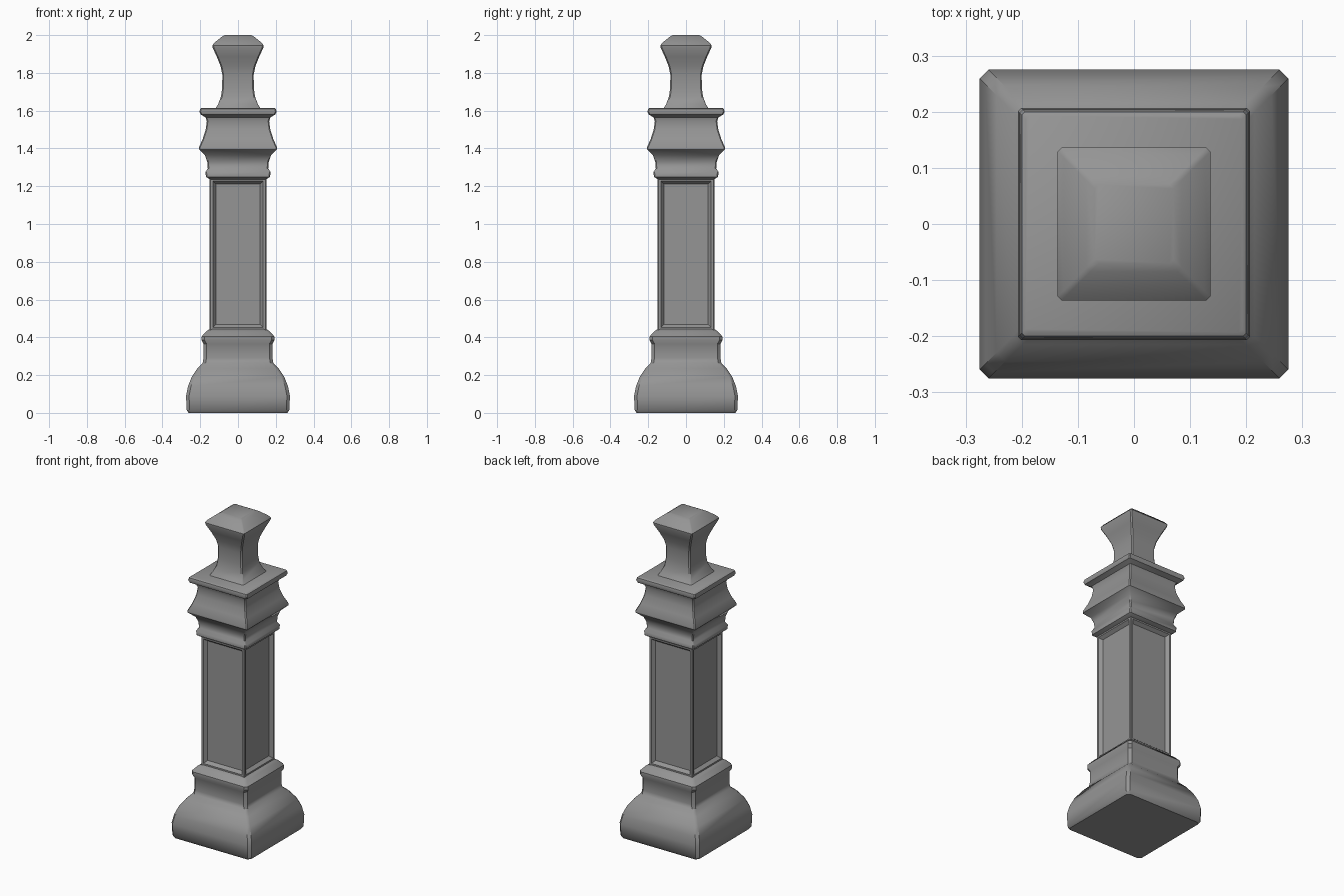
import bpy, bmesh, math

if "Cube" in bpy.data.objects:
    bpy.data.objects.remove(bpy.data.objects["Cube"], do_unlink=True)

stone = bpy.data.materials.new("grey_stone")
stone.use_nodes = True
GREY = (0.3, 0.3, 0.3, 1)
stone.diffuse_color = GREY
stone.node_tree.nodes["Principled BSDF"].inputs["Base Color"].default_value = GREY


def square_loft(name, profile, chamfer, panels=False):
    """Stack chamfered square rings given as (half width, height)."""
    bm = bmesh.new()
    rings = []
    for r, z in profile:
        c = r - chamfer
        pts = []
        for i in range(4):
            a, b = math.cos(i * math.pi / 2), math.sin(i * math.pi / 2)
            for x, y in ((r, -c), (r, c)):
                pts.append(bm.verts.new((x * a - y * b, x * b + y * a, z)))
        rings.append(pts)
    sides = []
    for low, high in zip(rings, rings[1:]):
        for i in range(8):
            j = (i + 1) % 8
            f = bm.faces.new((low[i], low[j], high[j], high[i]))
            if i % 2 == 0:
                sides.append(f)
    bm.faces.new(rings[0][::-1])
    bm.faces.new(rings[-1])
    bm.normal_update()
    if panels:
        # Recessed panels: a thin frame, a sloped border, a flat field
        bmesh.ops.inset_individual(bm, faces=sides, thickness=0.018)
        bmesh.ops.inset_individual(bm, faces=sides, thickness=0.022, depth=-0.02)
    mesh = bpy.data.meshes.new(name)
    bm.to_mesh(mesh)
    bm.free()
    obj = bpy.data.objects.new(name, mesh)
    bpy.context.collection.objects.link(obj)
    mesh.materials.append(stone)
    bpy.ops.object.select_all(action="DESELECT")
    obj.select_set(True)
    bpy.context.view_layer.objects.active = obj
    bpy.ops.object.shade_smooth_by_angle(angle=math.radians(38))
    return obj


# Flared foot with its moulding
square_loft("base", [
    (0.262, 0), (0.272, 0.015), (0.275, 0.09), (0.265, 0.14), (0.245, 0.19),
    (0.215, 0.235), (0.187, 0.265), (0.183, 0.29), (0.182, 0.365),
    (0.193, 0.385), (0.192, 0.405), (0.17, 0.43), (0.148, 0.445)], 0.016)

# Panelled shaft
square_loft("shaft", [(0.15, 0.44), (0.15, 1.24)], 0.004, panels=True)

# Stepped capital
square_loft("capital", [
    (0.148, 1.235), (0.17, 1.25), (0.172, 1.275), (0.16, 1.295),
    (0.163, 1.33), (0.175, 1.365), (0.207, 1.395), (0.207, 1.405),
    (0.187, 1.45), (0.171, 1.5), (0.165, 1.545), (0.172, 1.565),
    (0.198, 1.58), (0.204, 1.595), (0.2, 1.61), (0.193, 1.615)], 0.006)

# Waisted finial
square_loft("finial", [
    (0.12, 1.61), (0.105, 1.635), (0.09, 1.675), (0.084, 1.72), (0.083, 1.79),
    (0.092, 1.835), (0.112, 1.885), (0.135, 1.935), (0.136, 1.946),
    (0.125, 1.96), (0.085, 1.992), (0.07, 2.0)], 0.007)
